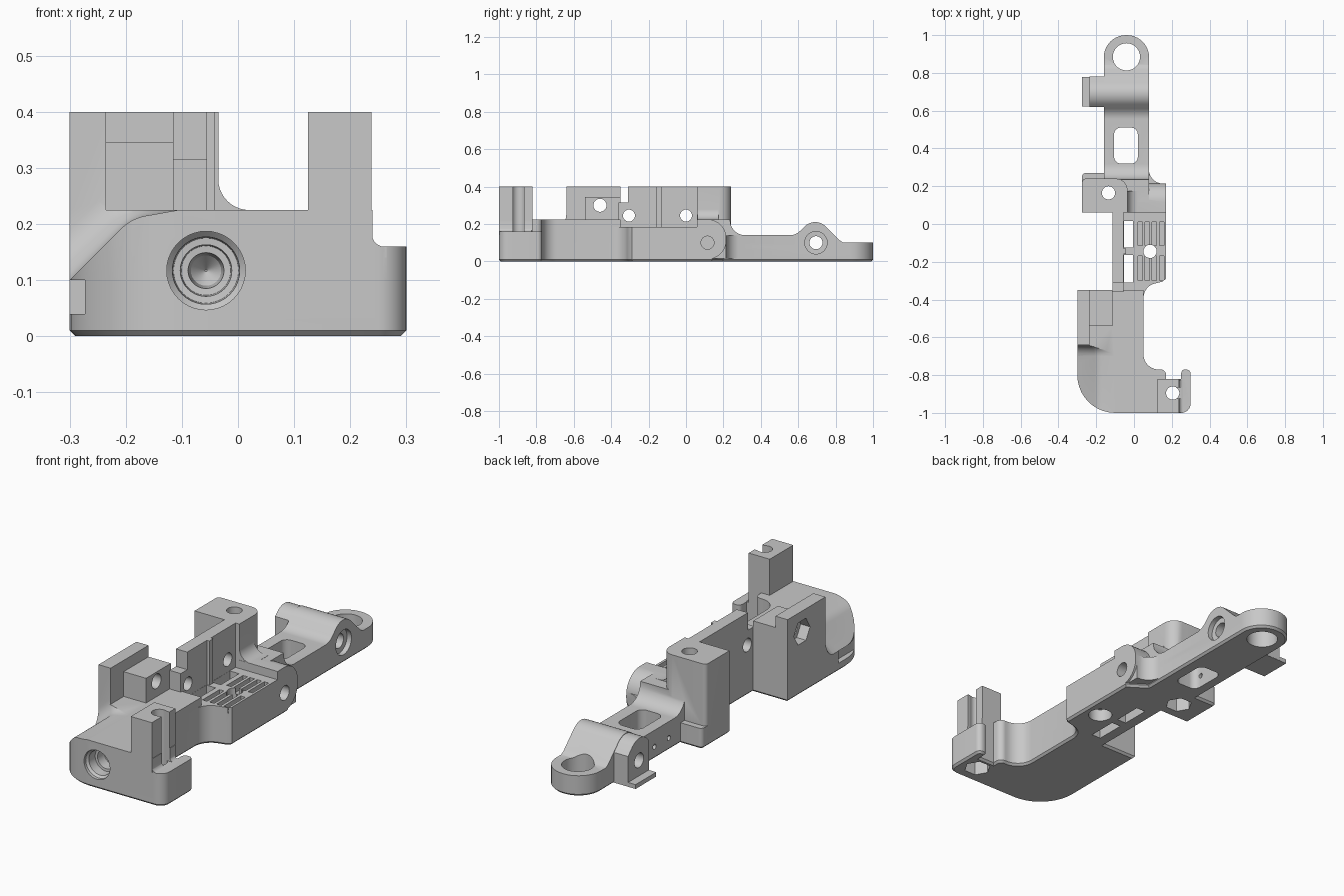
import bpy, bmesh, math
from mathutils import Vector

if "Cube" in bpy.data.objects:
    bpy.data.objects.remove(bpy.data.objects["Cube"])

grey = bpy.data.materials.new("plain_grey")
grey.use_nodes = True
grey.diffuse_color = (0.58, 0.58, 0.58, 1)
grey.node_tree.nodes["Principled BSDF"].inputs["Base Color"].default_value = (0.58, 0.58, 0.58, 1)


def rounded(points, steps=10):
    """Replace every corner given as (a, b, radius) by an arc."""
    out = []
    for i, p in enumerate(points):
        corner = Vector(p[:2])
        if len(p) == 2:
            out.append(corner)
            continue
        u = (Vector(points[i - 1][:2]) - corner).normalized()
        v = (Vector(points[(i + 1) % len(points)][:2]) - corner).normalized()
        half = u.angle(v) / 2
        centre = corner + (u + v).normalized() * p[2] / math.sin(half)
        start = corner + u * p[2] / math.tan(half) - centre
        end = corner + v * p[2] / math.tan(half) - centre
        turn = math.pi - 2 * half
        for k in range(steps + 1):
            t = k / steps
            out.append(centre + (start * math.sin((1 - t) * turn) + end * math.sin(t * turn)) / math.sin(turn))
    return out


def place(axis, p, d):
    return {"x": (d, p[0], p[1]), "y": (p[0], d, p[1]), "z": (p[0], p[1], d)}[axis]


def make(name, axis, rings, chamfer=0):
    """Skin a solid through matching rings, each given as (depth, points)."""
    bm = bmesh.new()
    loops = [[bm.verts.new(place(axis, p, d)) for p in pts] for d, pts in rings]
    first = bm.faces.new(loops[0])
    bm.faces.new(loops[-1])
    for a, b in zip(loops, loops[1:]):
        for i in range(len(a)):
            bm.faces.new((a[i - 1], a[i], b[i], b[i - 1]))
    bmesh.ops.recalc_face_normals(bm, faces=bm.faces)
    if chamfer:
        bmesh.ops.bevel(bm, geom=list(first.edges), offset=chamfer, segments=1, affect="EDGES")
    mesh = bpy.data.meshes.new(name)
    bm.to_mesh(mesh)
    bm.free()
    obj = bpy.data.objects.new(name, mesh)
    bpy.context.collection.objects.link(obj)
    mesh.materials.append(grey)
    return obj


def combine(tool, operation):
    mod = bracket.modifiers.new(tool.name, "BOOLEAN")
    mod.object, mod.operation, mod.solver = tool, operation, "EXACT"
    bpy.context.view_layer.objects.active = bracket
    bpy.ops.object.modifier_apply(modifier=mod.name)
    bpy.data.objects.remove(tool)


def prism(axis, points, lo, hi, op="UNION"):
    pts = rounded(points)
    combine(make("part", axis, [(lo, pts), (hi, pts)]), op)


def box(x, y, z, op="UNION"):
    prism("z", [(x[0], y[0]), (x[1], y[0]), (x[1], y[1]), (x[0], y[1])], *z, op)


def hole(axis, centre, steps, sides=32):
    """Cut a turned hole; steps are (depth, radius)."""
    rings = []
    for d, r in steps:
        angles = [2 * math.pi * i / sides for i in range(sides)]
        rings.append((d, [(centre[0] + r * math.cos(a), centre[1] + r * math.sin(a)) for a in angles]))
    combine(make("hole", axis, rings), "DIFFERENCE")


# Chamfered base running the whole length
base = rounded([
    (-.30, -1, .2), (.30, -1, .05), (.30, -.77, .024), (.25, -.77, .02), (.25, -.82), (.17, -.82),
    (.17, -.77, .03), (.05, -.77, .08), (.05, -.33, .08), (.15, -.305), (.17, -.29), (.17, .14), (.08, .20),
    (.08, 1, .118), (-.16, 1, .118), (-.16, .27), (-.275, .27, .02), (-.275, .06),
    (-.115, .06), (-.115, -.35), (-.30, -.35)])
bracket = make("bracket_body", "z", [(0, base), (.10, base)], .01)

# Front body and the clamp block behind it
prism("z", [(-.30, -1, .2), (.24, -1), (.24, -.82), (.17, -.82), (.17, -.77, .03), (.05, -.77, .08),
            (.05, -.35), (-.30, -.35)], .05, .225)
box((-.30, -.235), (-.70, -.35), (.06, .40))
box((-.24, -.115), (-.54, -.35), (.15, .345))

# Sloping shoulder, sweeping up into the clamp block
slope = rounded([(-.45, -.05), (-.19, .21, .08), (-.10, .226), (-.10, .6), (-.45, .6)])
sweep = [(-1.1, slope)]
for k in range(7):
    t = k * math.pi / 12
    rise = .045 * (1 - math.cos(t))
    sweep.append((-.70 + .06 * math.sin(t), [p + Vector((-rise, rise)) for p in slope]))
combine(make("shoulder_cut", "y", sweep), "DIFFERENCE")

# Front post and side lip
box((.125, .238), (-1, -.82), (.15, .40))
prism("z", [(.23, -1), (.30, -1, .05), (.30, -.77, .024), (.25, -.77, .02), (.25, -.82), (.23, -.82)], .05, .16)
prism("y", [(.22, .14), (.265, .14), (.265, .159), (.2379, .159, .025), (.2379, .2), (.22, .2)], -.999, -.825)

# Middle tray and upright wall
prism("z", [(0, -.5), (.05, -.5), (.05, -.33, .08), (.15, -.305), (.17, -.29), (.17, .10),
            (-.115, .10), (-.115, -.36)], .05, .185)
box((-.115, -.055), (-.36, .08), (.07, .315))
box((-.115, -.055), (-.31, .08), (.08, .40))
box((-.06, -.042), (-.16, -.13), (.09, .40))

# Rear saddle, tall block and the fillets around them
prism("x", [(.06, .012), (.215, .012, .1), (.215, .225, .1), (.06, .225)], -.115, .17)
prism("z", [(-.275, .06), (-.035, .06), (-.035, .24, .06), (-.275, .24, .02)], .05, .40)
prism("y", [(-.06, .2), (.04, .2), (.04, .2249), (-.0351, .2249, .055), (-.0351, .3), (-.06, .3)], .061, .175)
prism("z", [(0, .15), (.16, .15), (.16, .214), (.079, .214, .075), (.079, .35), (0, .35)], .015, .138)

# Arm with its humped cross lug
prism("x", [(.10, .05), (.10, .224), (.236, .224), (.236, .14, .08), (.587, .14, .08),
            (.69, .243, .08), (.833, .102, .08), (.875, .09), (.875, .05)], -.16, .08)
prism("x", [(.62, .005), (.62, .17), (.69, .241, .08), (.78, .151), (.78, .005)], -.235, -.1)
box((-.275, -.12), (.621, .779), (.004, .025))

# Tray windows and shallow grooves
for lo, hi in ((-.31, -.165), (-.125, .015)):
    box((-.054, -.005), (lo, hi), (-.1, .3), "DIFFERENCE")
    for i in range(4):
        x = .02 + i * .038
        box((x, x + .024), (lo + .01, hi - .005), (.155, .3), "DIFFERENCE")

# Arm window and side pin holes
prism("z", [(-.105, .32, .035), (.02, .32, .035), (.02, .51, .035), (-.105, .51, .035)], -.1, .3, "DIFFERENCE")
for y in (.36, .47):
    hole("x", (y, .06), [(-.25, .012), (-.06, .012)], 16)

# Vertical screw holes with nut seats
hole("z", (-.04, .885), [(-.1, .072), (.3, .072)], 48)
for x, y in ((.205, -.895), (-.135, .165)):
    hole("z", (x, y), [(-.1, .035), (.5, .035)])
    hole("z", (x, y), [(-.1, .062), (.07, .062)], 6)
hole("z", (.085, -.145), [(-.1, .055), (.06, .055)])
hole("z", (.085, -.145), [(-.1, .035), (.3, .035)])
box((.205, .26), (-.925, -.865), (.161, .5), "DIFFERENCE")

# Cross holes
hole("x", (-.46, .30), [(-.4, .035), (.1, .035)])
hole("x", (-.46, .30), [(-.4, .062), (-.25, .062)], 6)
for y in (-.305, 0):
    hole("x", (y, .245), [(-.2, .032), (.01, .032)])
hole("x", (.115, .10), [(.06, .035), (.3, .035)])
hole("x", (.695, .10), [(-.3, .035), (.055, .035), (.056, .06), (.2, .06)])

# Stepped socket in the front face
hole("y", (-.057, .117), [(-1.1, .07), (-.985, .07), (-.975, .06), (-.93, .058),
                         (-.929, .046), (-.88, .044), (-.879, .032), (-.83, .027), (-.80, .002)], 40)

# Locating notch in the left corner
box((-.4, -.273), (-.90, -.74), (.04, .10), "DIFFERENCE")

bpy.ops.object.select_all(action="DESELECT")
bracket.select_set(True)
bpy.context.view_layer.objects.active = bracket
bpy.ops.object.shade_smooth_by_angle(angle=math.radians(30))
